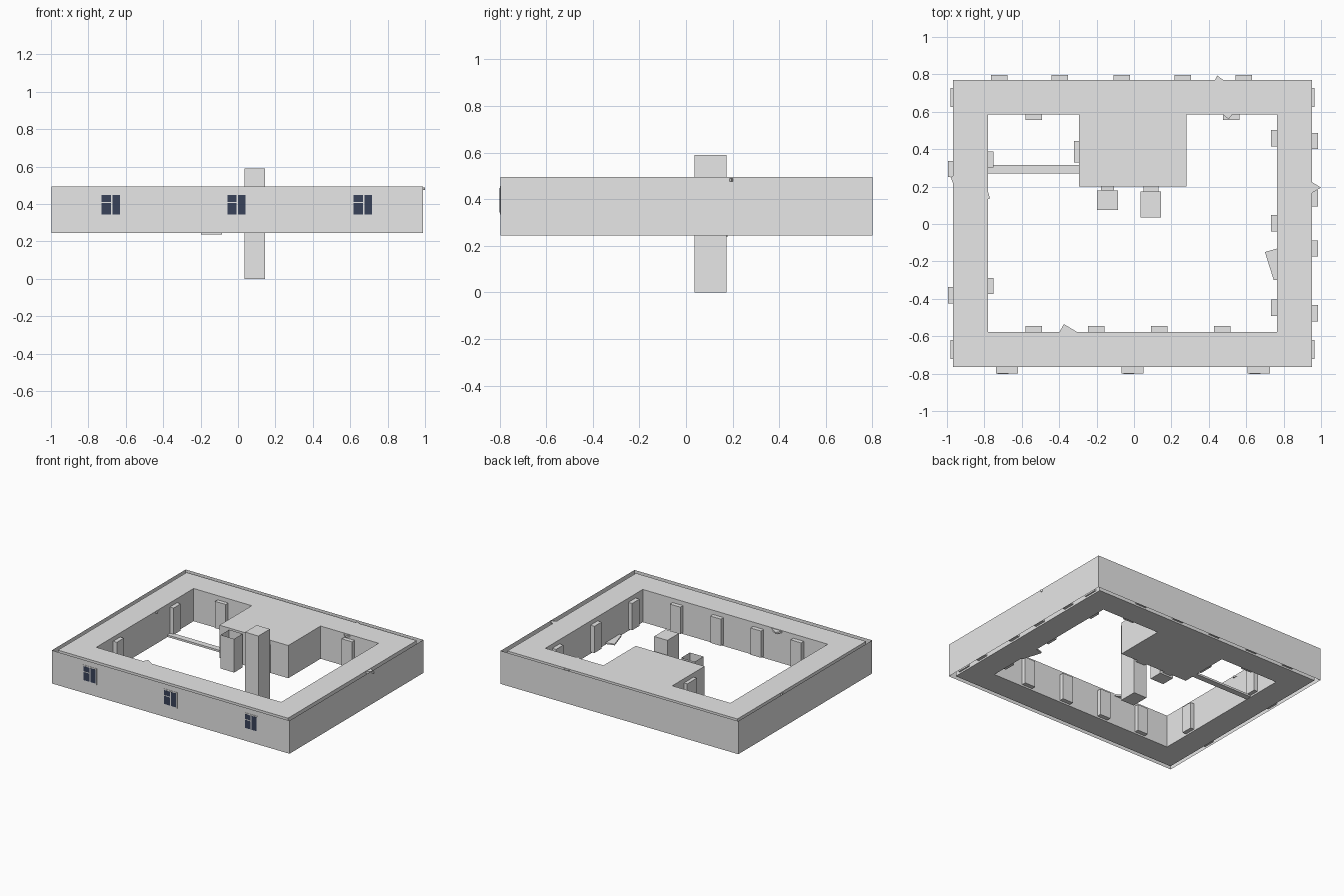
import bpy
import bmesh

if "Cube" in bpy.data.objects:
    bpy.data.objects.remove(bpy.data.objects["Cube"])


def material(name, rgb):
    m = bpy.data.materials.new(name)
    m.diffuse_color = (*rgb, 1.0)
    m.use_nodes = True
    m.node_tree.nodes["Principled BSDF"].inputs["Base Color"].default_value = m.diffuse_color
    return m


GREY = material("plain grey", (0.8, 0.8, 0.8))
NAVY = material("navy glass", (0.04, 0.055, 0.1))
WHITE = material("white bars", (0.95, 0.95, 0.95))

Z0, Z1 = 0.245, 0.492


def finish(bm, name, mat, fix=True):
    if fix:
        bmesh.ops.recalc_face_normals(bm, faces=bm.faces)
    me = bpy.data.meshes.new(name)
    bm.to_mesh(me)
    bm.free()
    me.materials.append(mat)
    ob = bpy.data.objects.new(name, me)
    bpy.context.collection.objects.link(ob)
    return ob


def prism(name, outline, z0, z1, mat=GREY, bottom=True, top=True):
    """Vertical extrusion of an outline, with optional end caps."""
    bm = bmesh.new()
    lo = [bm.verts.new((x, y, z0)) for x, y in outline]
    hi = [bm.verts.new((x, y, z1)) for x, y in outline]
    n = len(outline)
    for i in range(n):
        j = (i + 1) % n
        bm.faces.new((lo[i], lo[j], hi[j], hi[i]))
    if bottom:
        bm.faces.new(lo[::-1])
    if top:
        bm.faces.new(hi)
    return finish(bm, name, mat, bottom or top)


def rect(x0, x1, y0, y1):
    return [(x0, y0), (x1, y0), (x1, y1), (x0, y1)]


def box(name, x0, x1, y0, y1, z0, z1, mat=GREY, **kw):
    return prism(name, rect(x0, x1, y0, y1), z0, z1, mat, **kw)


# Paper-thin outer shell, open above and below
box("outer_shell", -0.997, 0.988, -0.797, 0.8, Z0, Z1 + 0.003,
    bottom=False, top=False)


# Ring of rooms with the hall projecting into the courtyard
def ring_building():
    outer = rect(-0.968, 0.953, -0.765, 0.77)
    court = [(-0.78, -0.577), (0.765, -0.577), (0.765, 0.585), (0.28, 0.585),
             (0.28, 0.2), (-0.295, 0.2), (-0.295, 0.585), (-0.78, 0.585)]
    bm = bmesh.new()
    edges = []
    for loop in (outer, court):
        vs = [bm.verts.new((x, y, Z0)) for x, y in loop]
        edges += [bm.edges.new((vs[i], vs[(i + 1) % len(vs)]))
                  for i in range(len(vs))]
    bmesh.ops.triangle_fill(bm, edges=edges, use_beauty=True)
    geo = bmesh.ops.extrude_face_region(
        bm, geom=bm.faces[:], use_keep_orig=True)["geom"]
    top = [g for g in geo if isinstance(g, bmesh.types.BMVert)]
    bmesh.ops.translate(bm, verts=top, vec=(0, 0, Z1 - Z0))
    finish(bm, "ring_building", GREY)


ring_building()

# Door and window niches: (wall name, fixed range, starts along wall, width)
DZ0, DZ1 = 0.258, 0.46
along_x = [
    ("court_back_niche", 0.555, 0.59, (-0.58, 0.477), 0.088),
    ("court_front_niche", -0.58, -0.545, (-0.58, -0.245, 0.09, 0.428), 0.088),
    ("outer_back_niche", 0.765, 0.797, (-0.765, -0.44, -0.11, 0.217, 0.543), 0.088),
]
along_y = [
    ("court_left_niche", -0.785, -0.75, (0.303, -0.375), 0.085),
    ("court_right_niche", 0.733, 0.77, (0.415, -0.04, -0.492), 0.087),
    ("outer_left_niche", -0.994, -0.965, (0.25, -0.425), 0.088),
    ("outer_left_panel", -0.98, -0.965, (0.625, -0.722), 0.103),
    ("outer_right_niche", 0.95, 0.984, (0.4, 0.094, -0.175, -0.52), 0.087),
    ("outer_right_panel", 0.95, 0.964, (0.625, -0.722), 0.103),
    ("hall_side_niche", -0.322, -0.29, (0.33,), 0.115),
]
for name, a, b, starts, w in along_x:
    for s in starts:
        box(name, s, s + w, a, b, DZ0, DZ1)
for name, a, b, starts, w in along_y:
    for s in starts:
        box(name, a, b, s, s + w, DZ0, DZ1)

# Front windows: frame, two panes, white bars
for cx in (-0.68, -0.008, 0.667):
    box("window_frame", cx - 0.059, cx + 0.059, -0.799, -0.76, 0.335, 0.457)
    box("window_glass", cx - 0.049, cx + 0.049, -0.8, -0.796, 0.343, 0.448, NAVY)
    box("window_mullion", cx, cx + 0.008, -0.801, -0.797, 0.343, 0.448, WHITE)
    box("window_transom", cx - 0.049, cx, -0.801, -0.797, 0.405, 0.411, WHITE)

# Tall shaft in stacked sections, with a passage to the hall
for i, (a, b) in enumerate(((0.0, 0.24), (0.24, 0.475), (0.475, 0.59))):
    box("tall_shaft_section", 0.034, 0.145, 0.036, 0.174, a, b)
box("tall_shaft_passage", 0.052, 0.13, 0.17, 0.205, 0.25, 0.46)

# Short shaft, open on top
box("short_shaft", -0.198, -0.085, 0.075, 0.178, 0.238, Z1, top=False)
box("short_shaft_passage", -0.177, -0.108, 0.178, 0.205, 0.25, 0.46)

# Footbridge across the courtyard
box("footbridge", -0.785, -0.29, 0.27, 0.315, 0.247, 0.262)

# Loose slabs poking out of the walls
prism("tilted_floor_slab",
      [(0.70, -0.15), (0.77, -0.13), (0.77, -0.3), (0.747, -0.3)], 0.25, 0.26)
slabs = [
    [(-0.40, -0.58), (-0.30, -0.58), (-0.375, -0.535)],
    [(0.43, 0.765), (0.485, 0.765), (0.445, 0.793)],
    [(0.47, 0.59), (0.53, 0.59), (0.505, 0.56)],
    [(0.95, 0.225), (1.0, 0.195), (0.95, 0.165)],
    [(-0.785, 0.19), (-0.785, 0.13), (-0.77, 0.137)],
    [(-0.965, 0.21), (-0.965, 0.26), (-0.98, 0.25)],
]
for pts in slabs:
    prism("corner_slab", pts, 0.475, 0.488)
